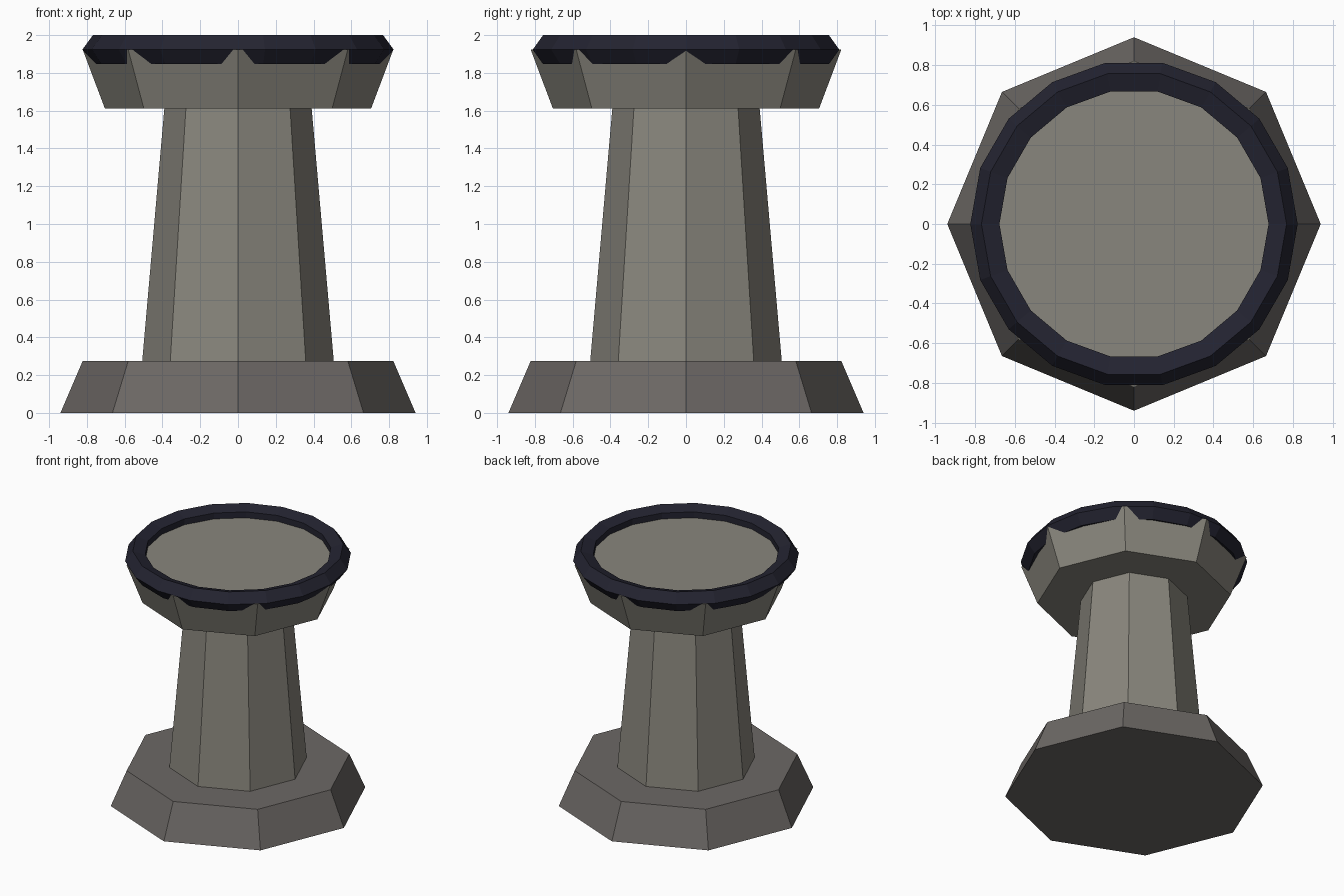
import bpy, math

if "Cube" in bpy.data.objects:
    bpy.data.objects.remove(bpy.data.objects["Cube"])


def material(name, rgb):
    m = bpy.data.materials.new(name)
    m.diffuse_color = (*rgb, 1.0)
    m.use_nodes = True
    m.node_tree.nodes["Principled BSDF"].inputs["Base Color"].default_value = m.diffuse_color
    return m


stone = material("warm_stone", (0.25, 0.24, 0.205))
base_stone = material("dark_stone", (0.15, 0.138, 0.13))
rim_metal = material("dark_navy", (0.017, 0.017, 0.03))


def frustum(name, r_low, r_high, z_low, z_high, mat):
    """Octagonal tapered block with corners on the axes."""
    bpy.ops.mesh.primitive_cone_add(
        vertices=8, radius1=r_low, radius2=r_high, depth=z_high - z_low,
        location=(0, 0, (z_low + z_high) / 2))
    ob = bpy.context.object
    ob.name = name
    ob.data.materials.append(mat)
    return ob


# Stacked octagonal body
frustum("base", 0.94, 0.822, 0.0, 0.275, base_stone)
frustum("shaft", 0.507, 0.39, 0.275, 1.612, stone)
frustum("cap", 0.705, 0.822, 1.612, 1.923, stone)

# Faceted rim ring with a five-sided section
bpy.ops.mesh.primitive_torus_add(
    major_segments=18, minor_segments=5,
    major_radius=0.743, minor_radius=0.081, location=(0, 0, 1.923))
rim = bpy.context.object
rim.name = "rim_ring"
rim.data.materials.append(rim_metal)
for p in rim.data.polygons:
    p.use_smooth = False
